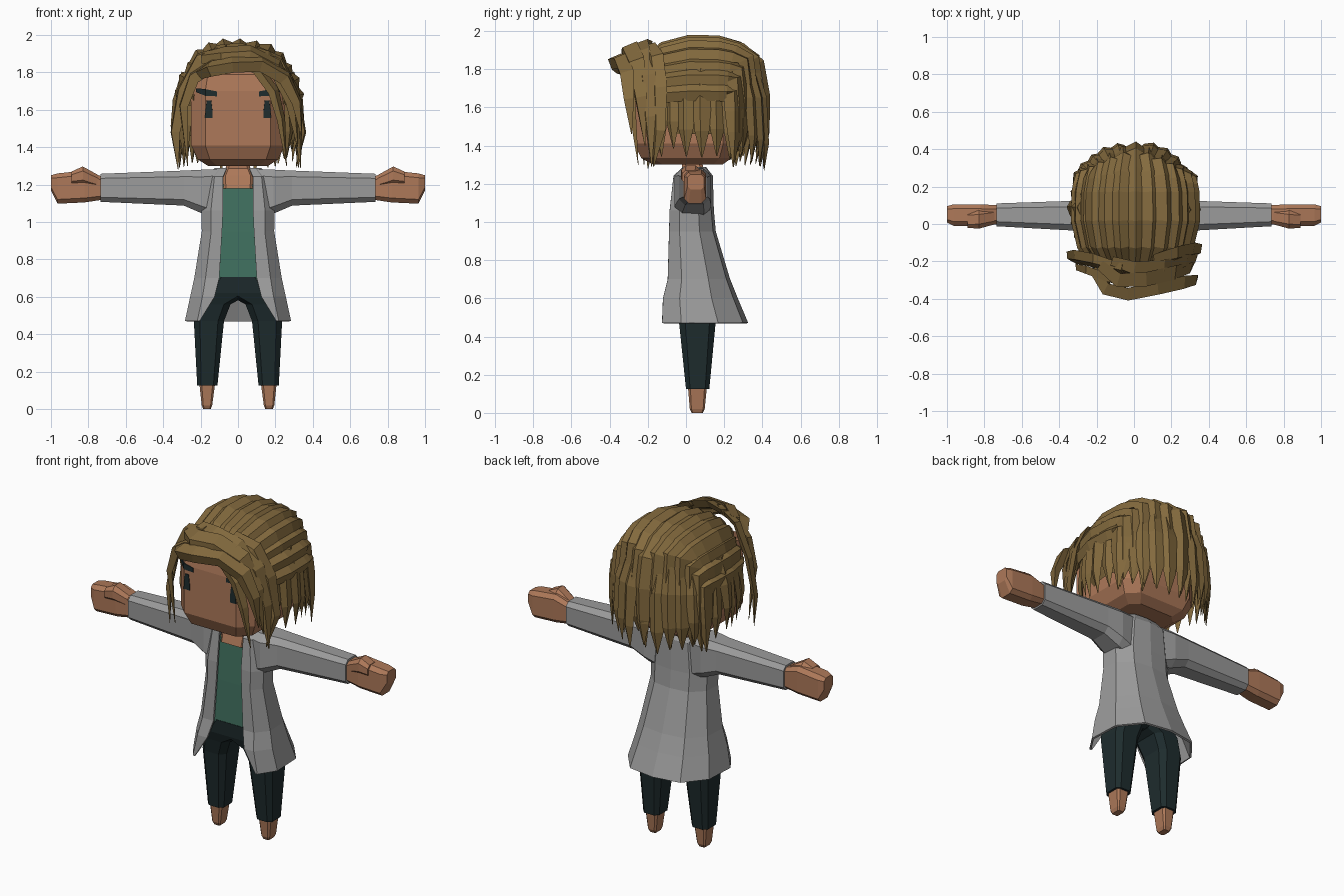
import bpy, bmesh, math, random
from mathutils import Vector

random.seed(4)
if "Cube" in bpy.data.objects:
    bpy.data.objects.remove(bpy.data.objects["Cube"])


def material(name, rgb):
    m = bpy.data.materials.new(name)
    m.use_nodes = True
    m.diffuse_color = (*rgb, 1)
    m.node_tree.nodes["Principled BSDF"].inputs["Base Color"].default_value = (*rgb, 1)
    return m


SKIN = material("skin", (0.42, 0.19, 0.10))
HAIR = material("dark blond hair", (0.23, 0.145, 0.048))
GREY = material("coat grey", (0.33, 0.33, 0.33))
GREEN = material("shirt green", (0.052, 0.165, 0.115))
DARK = material("dark teal", (0.013, 0.025, 0.027))


def finish(name, bm, mat, mirror=False, thickness=0):
    bmesh.ops.recalc_face_normals(bm, faces=bm.faces)
    mesh = bpy.data.meshes.new(name)
    bm.to_mesh(mesh)
    bm.free()
    mesh.materials.append(mat)
    ob = bpy.data.objects.new(name, mesh)
    bpy.context.scene.collection.objects.link(ob)
    if mirror:
        ob.modifiers.new("mirror", "MIRROR").use_clip = True
    if thickness:
        solid = ob.modifiers.new("cloth", "SOLIDIFY")
        solid.thickness, solid.offset = thickness, 0


def skin_rings(bm, rings, closed=True):
    """Join a row of equal rings with quads, capping closed ones."""
    rows = [[bm.verts.new(p) for p in ring] for ring in rings]
    n = len(rows[0])
    for a, b in zip(rows, rows[1:]):
        for i in range(n if closed else n - 1):
            j = (i + 1) % n
            bm.faces.new((a[i], a[j], b[j], b[i]))
    if closed:
        bm.faces.new(rows[0][::-1])
        bm.faces.new(rows[-1])


def chamfered(axis, pos, a0, a1, b0, b1, cut):
    """Rectangle with cut corners, across the z or x axis."""
    c = cut * min(a1 - a0, b1 - b0)
    pts = [(a0 + c, b0), (a1 - c, b0), (a1, b0 + c), (a1, b1 - c),
           (a1 - c, b1), (a0 + c, b1), (a0, b1 - c), (a0, b0 + c)]
    return [(u, v, pos) if axis == "z" else (pos, u, v) for u, v in pts]


def loft(name, axis, levels, mat, mirror=False, cut=0.25):
    bm = bmesh.new()
    skin_rings(bm, [chamfered(axis, *level, cut) for level in levels])
    finish(name, bm, mat, mirror)


# Head and neck
loft("head", "z", [(1.30, -.16, .16, -.17, .19), (1.335, -.215, .215, -.235, .24),
                   (1.41, -.25, .25, -.27, .27), (1.70, -.25, .25, -.27, .27),
                   (1.79, -.23, .23, -.255, .25), (1.85, -.16, .16, -.18, .2)], SKIN, cut=0.15)
loft("neck", "z", [(1.18, -.09, .09, -.066, .1), (1.25, -.088, .088, -.045, .1),
                   (1.285, -.068, .068, -.02, .09), (1.34, -.05, .05, -.02, .08)], SKIN, cut=0.15)

# Eyes and brows: thin plates on the face
loft("eye", "z", [(1.555, .135, .177, -.273, -.266), (1.60, .137, .174, -.273, -.266),
                  (1.65, .143, .167, -.273, -.266)], DARK, mirror=True, cut=0.1)
bm = bmesh.new()
skin_rings(bm, [[(x, y, z - h), (x, y + .008, z - h), (x, y + .008, z + h), (x, y, z + h)]
                for x, y, z, h in [(.112, -.274, 1.685, .013), (.175, -.274, 1.693, .018),
                                   (.225, -.232, 1.705, .01)]])
finish("brow", bm, DARK, mirror=True)

# Shirt and trousers
loft("shirt", "z", [(.69, -.15, .15, -.078, .13), (.95, -.14, .14, -.068, .11),
                    (1.2, -.12, .12, -.05, .1)], GREEN, cut=0.1)
loft("trousers", "z", [(.125, .11, .218, 0, .122), (.47, .075, .236, -.036, .155),
                       (.56, .04, .215, -.055, .16), (.62, -.07, .19, -.074, .15),
                       (.705, -.11, .13, -.08, .12)], DARK, mirror=True, cut=0.2)
loft("foot", "z", [(0, .146, .186, .03, .088), (.02, .138, .194, .02, .098),
                   (.14, .122, .207, .01, .11)], SKIN, mirror=True, cut=0.15)

# Open coat: height, opening, half width, front, back
bm = bmesh.new()
rings = []
for z, gap, w, front, back in [(1.285, .06, .12, -.01, .10), (1.24, .08, .165, -.06, .135),
                               (1.06, .08, .19, -.08, .14), (.95, .085, .188, -.083, .15),
                               (.70, .10, .228, -.09, .225), (.60, .125, .25, -.115, .265),
                               (.47, .205, .278, -.12, .32)]:
    d = back - front
    rings.append([(gap, front, z), (max(w * .75, gap + .01), front, z), (w, front + d * .22, z),
                  (w * .97, front + d * .65, z), (w * .6, back - d * .06, z), (0, back, z)])
skin_rings(bm, rings, closed=False)
finish("coat", bm, GREY, mirror=True, thickness=.012)
loft("sleeve", "x", [(.10, -.05, .12, 1.02, 1.282), (.19, -.06, .132, 1.045, 1.28),
                     (.29, -.037, .125, 1.088, 1.275), (.735, -.012, .11, 1.108, 1.258)],
     GREY, mirror=True, cut=0.2)

# Hands
loft("hand", "x", [(.72, .0, .1, 1.12, 1.242), (.82, -.012, .105, 1.105, 1.275),
                   (.965, -.01, .105, 1.098, 1.26), (1.0, .008, .095, 1.17, 1.25)],
     SKIN, mirror=True, cut=0.2)
loft("thumb", "x", [(.745, -.002, .08, 1.18, 1.25), (.83, -.025, .075, 1.2, 1.297),
                    (.89, -.02, .065, 1.2, 1.27)], SKIN, mirror=True)

# Hair cap under the locks
CENTRE = Vector((0, .08, 1.6))
bm = bmesh.new()
bmesh.ops.create_uvsphere(bm, u_segments=20, v_segments=14, radius=1)
for v in bm.verts:
    v.co = Vector((v.co.x * .31, v.co.y * .33 + .08, v.co.z * .345 + 1.61))
bmesh.ops.delete(bm, geom=[v for v in bm.verts if v.co.z < 1.42 or
                           (v.co.y < -.15 and v.co.z < 1.74)], context="VERTS")
finish("hair_cap", bm, HAIR)


def power(v, p):
    return math.copysign(abs(v) ** p, v)


def lock(bm, path, width, depth):
    """Tapered four-sided strand, flat against the head."""
    path = [Vector(p) for p in path]
    last = len(path) - 1
    rings = []
    for i, p in enumerate(path):
        along = (path[min(i + 1, last)] - path[max(i - 1, 0)]).normalized()
        out = p - CENTRE
        out = (out - along * out.dot(along)).normalized()
        side = along.cross(out)
        size = .7 if i == 0 else .05 if i == last else .75 if i == last - 1 else 1
        w, d = side * width * size, out * depth * size
        rings.append([p + w, p + d + w * .2, p - w, p - d * .6])
    skin_rings(bm, rings)


# Locks swept from the forehead over the crown and down the back
bm = bmesh.new()
COUNT = 13
for k in range(COUNT):
    a = math.radians(-78 + 156 * k / (COUNT - 1))
    lift = random.uniform(.97, 1.02)
    end = 150 - 32 * abs(math.sin(a))
    path = []
    for deg in (35, 55, 80, 105, (105 + end) / 2, end):
        t = math.radians(deg)
        s = math.sin(t) ** .6 * lift
        path.append(CENTRE + Vector((.325 * s * power(math.sin(a), .9), -.345 * math.cos(t),
                                     .36 * s * power(math.cos(a), .9))))
    x, y, z = path[-1]
    back = math.cos(a)
    tip = random.uniform(1.28, 1.37)
    path += [(x * 1.03, y + .03 * back, z * .55 + 1.45 * .45), (x * 1.06, y + .035 * back, 1.47),
             (x * 1.08, y + .01 * back, tip)]
    lock(bm, path, .056, .032)
finish("crown_locks", bm, HAIR)

# Locks hanging around the sides and back
bm = bmesh.new()
COUNT = 21
for k in range(COUNT):
    deg = -128 + 256 * k / (COUNT - 1)
    phi = math.radians(deg)
    x, y = .325 * power(math.sin(phi), .85), .335 * power(math.cos(phi), .95)
    tip = 1.27 + .08 * abs(deg) / 128 + random.uniform(-.01, .05)
    r = random.uniform(.97, 1.03)
    lock(bm, [(x * s * r, y * s * r + .08, z) for s, z in
              ((.86, 1.8), (.98, 1.65), (1.03, tip + .14), (1.0, tip))], .052, .024)
finish("hanging_locks", bm, HAIR)

# Swept fringe and the long strands framing the face
FRINGE = [
    ([(-.21, -.24, 1.79), (-.14, -.34, 1.82), (-.03, -.365, 1.84), (.12, -.335, 1.845),
      (.25, -.305, 1.77), (.315, -.295, 1.64), (.34, -.285, 1.46)], .048, .045),
    ([(-.18, -.22, 1.88), (-.08, -.3, 1.89), (.06, -.295, 1.9), (.2, -.26, 1.83),
      (.285, -.235, 1.65), (.32, -.215, 1.4)], .06, .04),
    ([(-.12, -.2, 1.92), (0, -.24, 1.92), (.15, -.23, 1.88), (.26, -.2, 1.76),
      (.315, -.19, 1.55), (.335, -.18, 1.29)], .055, .03),
    ([(-.02, -.3, 1.87), (.1, -.295, 1.82), (.19, -.285, 1.7), (.23, -.275, 1.55),
      (.26, -.25, 1.3)], .035, .025),
    ([(.02, -.31, 1.87), (-.13, -.29, 1.84), (-.235, -.25, 1.77), (-.29, -.235, 1.62),
      (-.27, -.22, 1.3)], .042, .03),
    ([(-.06, -.24, 1.92), (-.2, -.2, 1.87), (-.29, -.18, 1.7), (-.335, -.18, 1.48),
      (-.32, -.2, 1.28)], .055, .028),
    ([(.1, -.19, 1.92), (.22, -.16, 1.86), (.3, -.14, 1.7), (.345, -.14, 1.48),
      (.31, -.17, 1.29)], .05, .025),
]
bm = bmesh.new()
for path, width, depth in FRINGE:
    lock(bm, path, width, depth)
finish("fringe", bm, HAIR)
